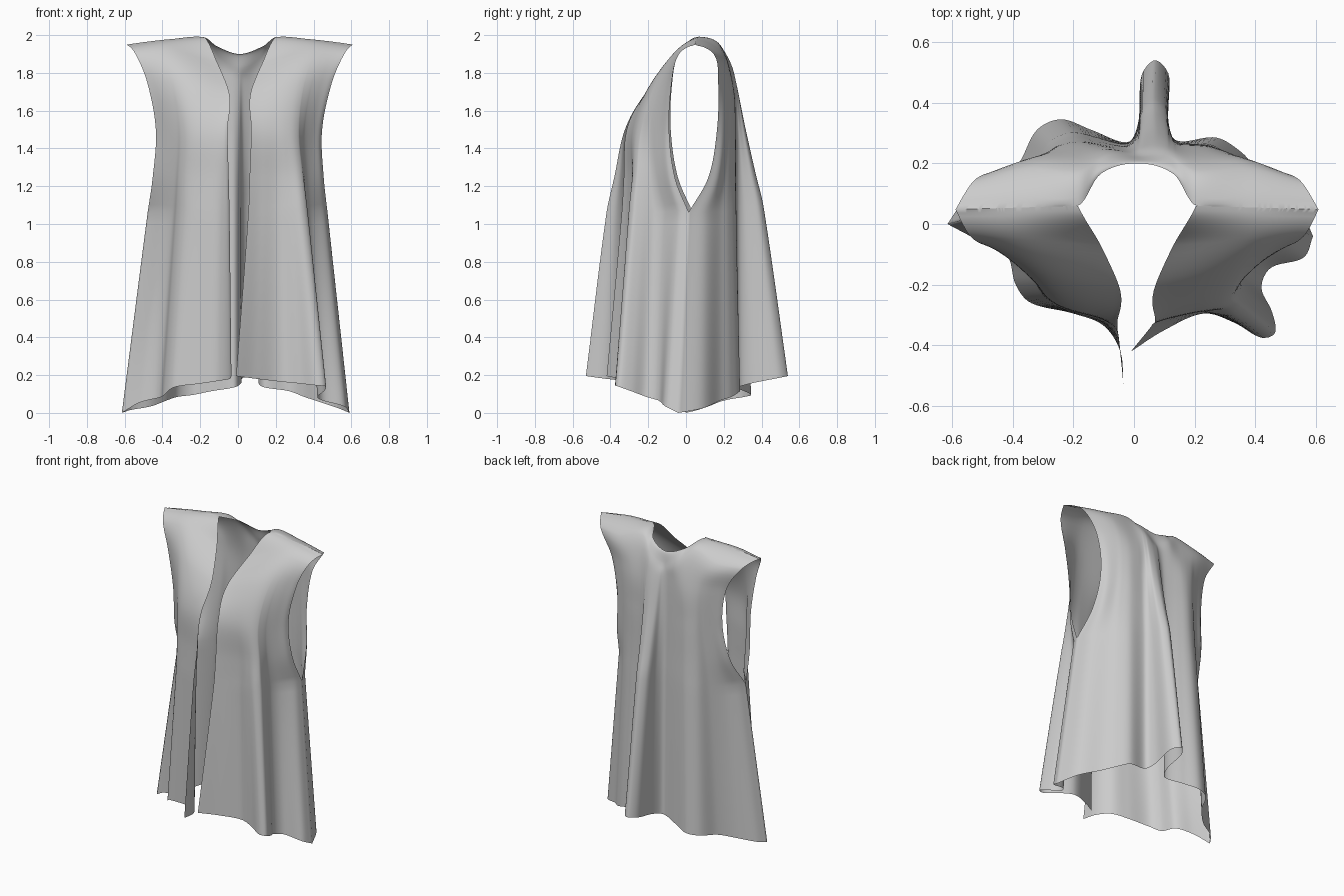
import bpy, bmesh
from mathutils import Vector as V

if "Cube" in bpy.data.objects:
    bpy.data.objects.remove(bpy.data.objects["Cube"])

T = [0, 1.07, 1.25, 1.5, 1.75, 1.9, 2.0]    # row levels of every vertical guide
W_BACK = (1, .54, .4, .22, .07, 0, 0)        # how far the hem folds reach up
W_FRONT = (1, .46, .28, .08, .01, 0, 0)


def spline(keys, pts, t, flat=False):
    """Smooth curve through pts at uneven keys; flat levels off the last point."""
    n = len(keys)
    i = max(k for k in range(n - 1) if k == 0 or keys[k] <= t)
    def tan(k):
        a, b = max(k - 1, 0), min(k + 1, n - 1)
        d = (pts[b] - pts[a]) / (keys[b] - keys[a])
        if flat and k == n - 1:
            d = V((d.x, d.y * 1.2, 0))
        return d
    h = keys[i + 1] - keys[i]
    u = (t - keys[i]) / h
    return (pts[i] * (2*u**3 - 3*u**2 + 1) + tan(i) * (h * (u**3 - 2*u**2 + u))
            + pts[i + 1] * (3*u**2 - 2*u**3) + tan(i + 1) * (h * (u**3 - u**2)))


def rise(pts, t):
    """Side guides are straight below the armhole so the seams meet."""
    if abs(pts[1].x) < .4:
        return spline(T, pts, t, True)
    if t <= T[1]:
        return pts[0].lerp(pts[1], t / T[1])
    return spline(T[1:], pts[1:], t, True)


def guide(xs, ys, zs, side=1, shift=0.01):
    pts = [V((side * x + shift, y, z)) for x, y, z in zip(xs, ys, zs)]
    if len(pts) < len(T):
        pts.insert(2, pts[1].lerp(pts[2], .42))
    return pts


def resample(points, n):
    pts = [V(p) for p in points]
    keys = [0]
    for a, b in zip(pts, pts[1:]):
        keys.append(keys[-1] + (b - a).length)
    return [spline(keys, pts, keys[-1] * i / n) for i in range(n + 1)]


def panel(bm, guides, hem, n, weights, flip):
    """Cloth sheet over vertical guides, pulled to the folded hem at the bottom."""
    hem = resample(hem, n)
    run = [0]
    for a, b in zip(hem, hem[1:]):
        run.append(run[-1] + abs(b.x - a.x) + .2 * abs(b.y - a.y))
    x0, x1 = guides[0][0].x, guides[-1][0].x
    keys = [(g[0].x - x0) / (x1 - x0) for g in guides]
    fs = [r / run[-1] for r in run]
    base = [g[0] for g in guides]
    pull = [h - spline(keys, base, f) for h, f in zip(hem, fs)]
    # the seam ends share one weight on every panel
    fade, seam = ([V((w, 0, 0)) for w in ws] for ws in (weights, W_BACK))
    rows = [a + (b - a) * k / m for a, b, m in zip(T, T[1:], (16, 5, 8, 8, 6, 9)) for k in range(m)] + [2.0]
    grid = []
    for t in rows:
        line = [rise(g, t) for g in guides]
        w, ws = spline(T, fade, t).x, spline(T, seam, t).x
        row = []
        for f, d in zip(fs, pull):
            e = max(0, 1 - 8 * (1 - f))
            p = spline(keys, line, f) + d * (w + (ws - w) * e)
            a = abs(p.x - .01) - .195
            if t == 2.0 and a > 0:               # both panels meet on the shoulder seam
                p.y, p.z = .06 - .03 * a, 1.995 - .04 * a - .15 * a**2
            row.append(bm.verts.new(p))
        grid.append(row)
    for r, q in zip(grid, grid[1:]):
        for i in range(n):
            f = (r[i], r[i + 1], q[i + 1], q[i])
            bm.faces.new(f[::-1] if flip else f)


bm = bmesh.new()

# Guides shared by both sides: armhole edges, mid panels, neckline
Z_SIDE = (.01, 1.07, 1.25, 1.5, 1.75, 1.9, 1.95)
X_FRONT = (.595, .472, .45, .438, .487, .55, .598)
X_BACK = (.595, .472, .43, .4, .435, .53, .598)
def side_front(s): return guide(X_FRONT, (-.02, .025, -.05, -.085, -.075, -.04, .048), Z_SIDE, s)
def side_back(s): return guide(X_BACK, (-.02, .025, .125, .168, .172, .15, .048), Z_SIDE, s)
def mid_front(s): return guide((.32, .28, .27, .3, .36, .395), (-.25, -.25, -.255, -.175, -.055, .054), (.14, 1.07, 1.5, 1.75, 1.92, 1.98), s)
def mid_back(s): return guide((.38, .33, .3, .31, .36, .395), (.2, .2, .23, .23, .192, .054), (.08, 1.07, 1.5, 1.75, 1.91, 1.98), s)
def neck(s): return guide((.2, .18, .18, .18, .19, .195), (.28, .27, .265, .25, .18, .06), (.12, 1.07, 1.5, 1.75, 1.955, 1.995), s)
def nape(s): return guide((.11, .1, .1, .1, .1, .12), (.28, .27, .26, .25, .23, .165), (.14, 1.07, 1.5, 1.75, 1.87, 1.945), s)
centre = guide((0,) * 6, (.28, .27, .255, .24, .225, .2), (.15, 1.07, 1.5, 1.75, 1.83, 1.905))

# Front opening edges
Z_EDGE = (.2, 1.07, 1.5, 1.69, 1.86, 1.995)
edge_l = guide((-.035, -.045, -.055, -.045, -.11, -.185), (-.53, -.42, -.325, -.22, -.07, .06), Z_EDGE, 1, 0)
edge_r = guide((-.01, .055, .07, .065, .13, .205), (-.42, -.34, -.315, -.22, -.07, .06), Z_EDGE, 1, 0)

corner_l, corner_r = (-.615, 0, .005), (.59, -.04, .005)

# Left front panel
panel(bm, [edge_l, mid_front(-1), side_front(-1)],
      [(-.035, -.53, .2), (-.045, -.42, .185), (-.1, -.335, .175), (-.2, -.295, .16), (-.34, -.26, .14),
       (-.39, -.2, .1), (-.42, -.1, .085), (-.52, -.05, .06), corner_l], 60, W_FRONT, True)

# Right front panel
panel(bm, [edge_r, mid_front(1), side_front(1)],
      [(-.01, -.42, .2), (.1, -.35, .185), (.23, -.295, .17), (.33, -.325, .16), (.42, -.375, .15),
       (.465, -.36, .145), (.455, -.29, .12), (.42, -.21, .09), (.45, -.145, .07), (.56, -.11, .04), corner_r],
      60, W_FRONT, False)

# Back panel with its deep centre fold
panel(bm, [side_back(-1), mid_back(-1), neck(-1), nape(-1), centre, nape(1), neck(1), mid_back(1), side_back(1)],
      [corner_l, (-.57, .06, .02), (-.46, .12, .04), (-.38, .2, .07), (-.32, .31, .09), (-.24, .345, .1),
       (-.14, .31, .12), (-.02, .27, .14), (.015, .34, .16), (.025, .49, .19), (.07, .54, .2), (.115, .49, .19),
       (.11, .34, .16), (.14, .275, .14), (.27, .285, .12), (.35, .24, .09), (.41, .18, .07), (.53, .09, .03),
       corner_r], 140, W_BACK, True)

# Sew the side seams and finish
bmesh.ops.remove_doubles(bm, verts=bm.verts, dist=.0008)
low = min(v.co.z for v in bm.verts)
for v in bm.verts:
    v.co.z -= low
mesh = bpy.data.meshes.new("sleeveless_vest")
bm.to_mesh(mesh)
bm.free()
vest = bpy.data.objects.new("sleeveless_vest", mesh)
bpy.context.collection.objects.link(vest)
for p in mesh.polygons:
    p.use_smooth = True
